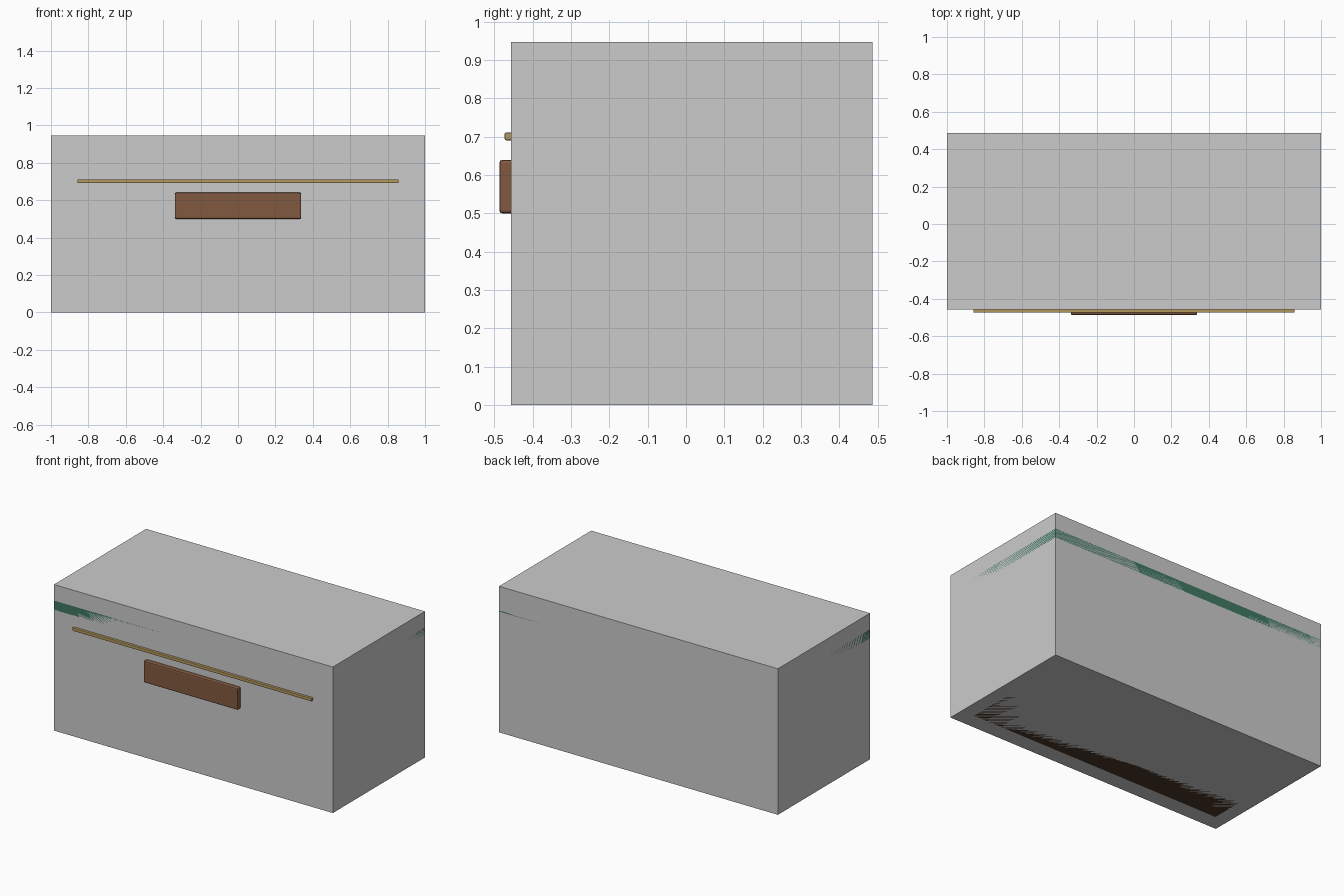
import bpy

if "Cube" in bpy.data.objects:
    bpy.data.objects.remove(bpy.data.objects["Cube"])


def material(name, color):
    m = bpy.data.materials.new(name)
    m.diffuse_color = (*color, 1)
    m.use_nodes = True
    m.node_tree.nodes["Principled BSDF"].inputs["Base Color"].default_value = m.diffuse_color
    return m


def box(name, lo, hi, mat=None, bevel=0):
    bpy.ops.mesh.primitive_cube_add(size=1, location=[(a + b) / 2 for a, b in zip(lo, hi)])
    ob = bpy.context.object
    ob.name = name
    ob.scale = [b - a for a, b in zip(lo, hi)]
    bpy.ops.object.transform_apply(location=False, rotation=False, scale=True)
    if mat:
        ob.data.materials.append(mat)
    if bevel:
        mod = ob.modifiers.new("bevel", "BEVEL")
        mod.width = bevel
        mod.segments = 2
    return ob


green = material("green", (0.05, 0.19, 0.12))
brass = material("brass", (0.45, 0.31, 0.11))
wood = material("wood", (0.22, 0.10, 0.05))
dark_wood = material("dark_wood", (0.07, 0.04, 0.02))

FRONT, BACK = -0.457, 0.487

# Outer grey casing
box("casing", (-1, FRONT, 0), (1, BACK, 0.947))

# Counter slab and plinth, flush with the casing
box("counter_slab", (-1, FRONT, 0.783), (1, BACK, 0.843), green)
box("plinth", (-0.91, -0.353, 0), (0.91, 0.413, 0.08), dark_wood)

# Front trim rail and plaque
box("front_rail", (-0.858, -0.473, 0.691), (0.858, -0.44, 0.711), brass, 0.003)
box("front_plaque", (-0.338, -0.487, 0.5), (0.338, -0.44, 0.64), wood, 0.008)
